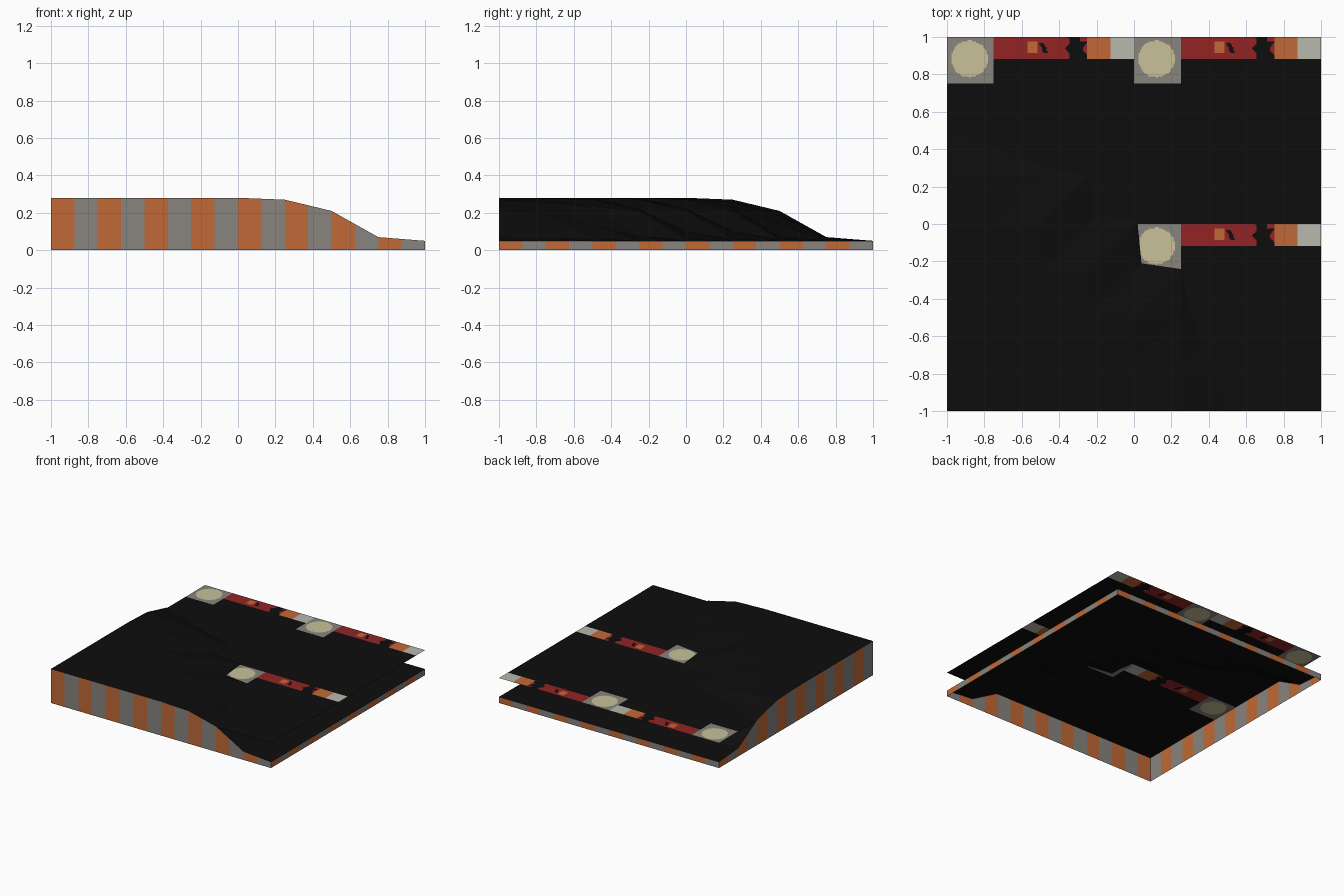
import bpy, bmesh, math

if "Cube" in bpy.data.objects:
    bpy.data.objects.remove(bpy.data.objects["Cube"])

def material(name, rgb):
    lin = [((c / 255 + 0.055) / 1.055) ** 2.4 if c > 10 else c / 255 / 12.92 for c in rgb]
    m = bpy.data.materials.new(name)
    m.diffuse_color = (*lin, 1)
    m.use_nodes = True
    m.node_tree.nodes["Principled BSDF"].inputs["Base Color"].default_value = m.diffuse_color
    return m

MATS = [material("black", (13, 13, 13)), material("orange", (192, 105, 55)),
        material("grey", (136, 132, 126)), material("red", (146, 35, 37)),
        material("light_grey", (186, 184, 174)), material("cream", (200, 193, 153))]
BLACK, ORANGE, GREY, RED, LIGHT, CREAM = range(6)

def build(name, faces):
    """faces: list of (points, material index)"""
    bm = bmesh.new()
    for pts, mi in faces:
        bm.faces.new([bm.verts.new(p) for p in pts]).material_index = mi
    bmesh.ops.remove_doubles(bm, verts=bm.verts, dist=1e-4)
    me = bpy.data.meshes.new(name)
    bm.to_mesh(me)
    bm.free()
    for m in MATS:
        me.materials.append(m)
    ob = bpy.data.objects.new(name, me)
    bpy.context.collection.objects.link(ob)
    return ob

# Slope profile: distance from the high corner against height
PROFILE = [(0, .28), (1, .28), (1.25, .27), (1.5, .21), (1.75, .07), (2, .05), (9, .05)]

def slope(r):
    for (r0, z0), (r1, z1) in zip(PROFILE, PROFILE[1:]):
        if r <= r1:
            return z0 + (z1 - z0) * (r - r0) / (r1 - r0)

# Measured heights around the middle of the rounded corner
CORNER = {(4, 4): .214, (5, 3): .209, (4, 3): .225, (5, 4): .10}

def ground(i, j):
    key = (max(i, j), min(i, j))
    if key in CORNER:
        return CORNER[key]
    u, v = i / 4, j / 4
    r = math.hypot(u, v)
    return slope(r + (0.16 * u * v / (r * r) if r else 0))

# Black ground, falling away towards the back and the right
def gp(i, j):
    return (i / 4 - 1, j / 4 - 1, ground(i, j))

ground_faces = []
for i in range(8):
    for j in range(8):
        a, b, c, d = gp(i, j), gp(i + 1, j), gp(i + 1, j + 1), gp(i, j + 1)
        ground_faces += [((a, b, c), BLACK), ((a, c, d), BLACK)]
build("ground", ground_faces)

# Striped walls, each starting with orange at its left end
def wall(name, start, direction):
    def at(k):
        x, y = start[0] + direction[0] * k / 8, start[1] + direction[1] * k / 8
        return x, y, slope(math.hypot(x + 1, y + 1))
    faces = []
    for k in range(16):
        (x0, y0, z0), (x1, y1, z1) = at(k), at(k + 1)
        faces.append((((x0, y0, 0), (x1, y1, 0), (x1, y1, z1), (x0, y0, z0)),
                      GREY if k % 2 else ORANGE))
    build(name, faces)

wall("front_wall", (-1, -1), (1, 0))
wall("right_wall", (1, -1), (0, 1))
wall("back_wall", (1, 1), (-1, 0))
wall("left_wall", (-1, 1), (0, -1))

# Colour rule for one tile of the flat sheet (u to the right, v down from its back edge)
def tile_colour(u, v):
    if u < .25:
        return CREAM if math.hypot(u - .12, v - .117) < .098 else GREY
    if v > .118:
        return BLACK
    if u > .875:
        return LIGHT
    if u > .75:
        return ORANGE
    ragged = .012 * math.sin(v * 75)
    if .648 + ragged < u < .738 + ragged and not (u > .71 and v < .02):
        return BLACK
    if .43 < u < .485 and .027 < v < .088:
        return ORANGE
    if abs(u - .505 - .4 * (v - .03)) < .011 and .03 < v < .088:
        return BLACK
    return RED

# Flat sheet of four tiles, with the painted strip cut as small faces
SHEET_Z, N = .205, 128

def quad(x0, x1, y0, y1):
    return ((x0, y0, SHEET_Z), (x1, y0, SHEET_Z), (x1, y1, SHEET_Z), (x0, y1, SHEET_Z))

sheet = []
for tx in (-1, 0):
    for ty in (0, 1):
        sheet.append((quad(tx, tx + 1, ty - 1, ty - .25), BLACK))
        for row in range(N // 4):
            v0, v1 = row / N, (row + 1) / N
            # merge runs of equal colour in each row
            run = 0
            cols = [tile_colour((c + .5) / N, (v0 + v1) / 2) for c in range(N)] + [None]
            for c in range(1, N + 1):
                if cols[c] != cols[run]:
                    sheet.append((quad(tx + run / N, tx + c / N, ty - v1, ty - v0), cols[run]))
                    run = c
build("flat_sheet", sheet)
